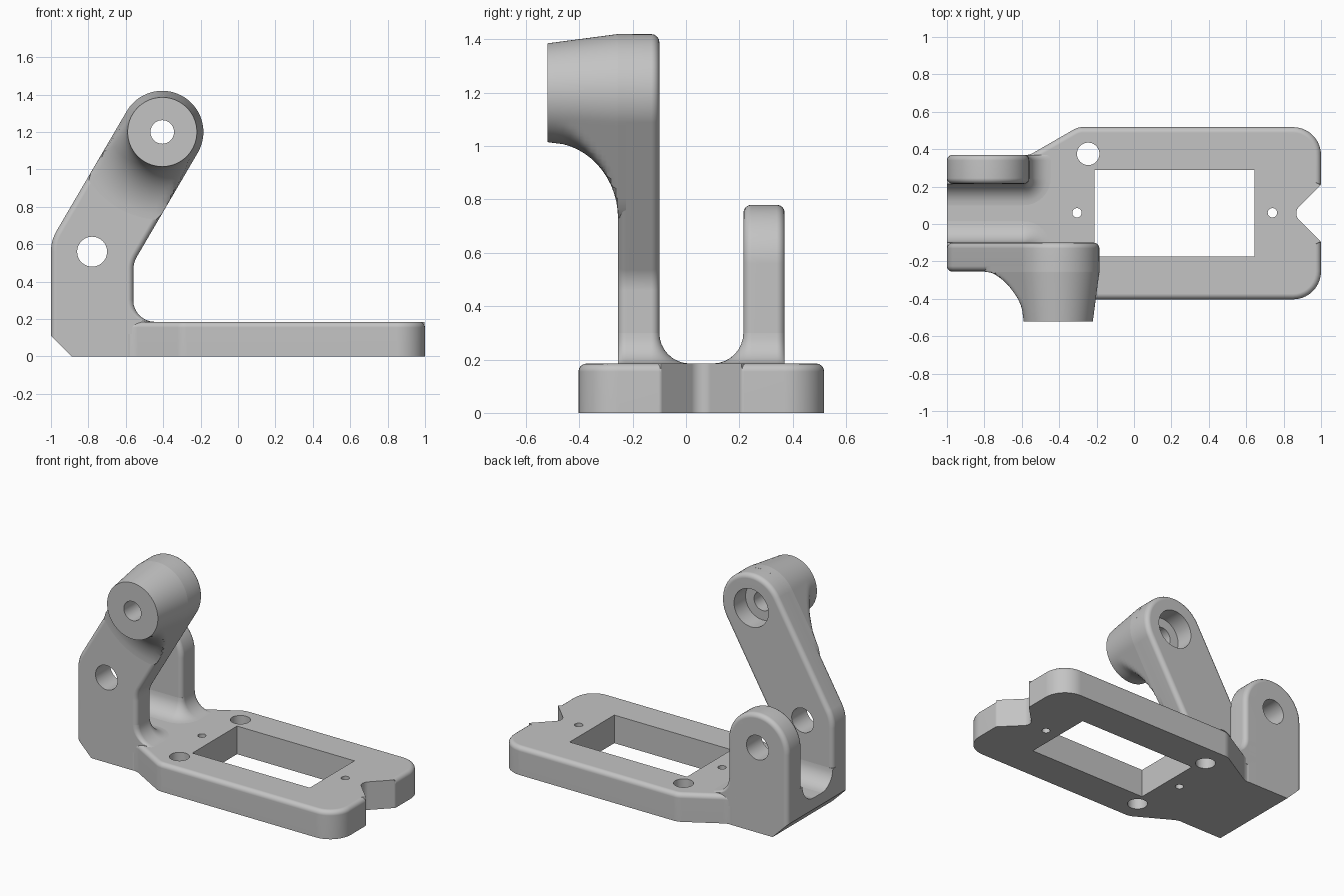
import bpy, bmesh, math
from mathutils import Vector

cube = bpy.data.objects.get("Cube")
if cube:
    bpy.data.objects.remove(cube)

MID = 0.0575          # symmetry line of the plate in y
TOP = 0.185           # plate thickness
PIVOT = Vector((-0.78, 0.56))
BOSS = Vector((-0.405, 1.2))
R = 0.22              # arm half width
ALONG = (BOSS - PIVOT).normalized()
ACROSS = Vector((ALONG.y, -ALONG.x))

grey = bpy.data.materials.new("plain grey")
grey.use_nodes = True
grey.diffuse_color = (0.55, 0.55, 0.55, 1)
grey.node_tree.nodes["Principled BSDF"].inputs["Base Color"].default_value = (0.55, 0.55, 0.55, 1)


def rounded(corners, seg=10):
    """Closed outline from (x, y, radius) corners."""
    out = []
    for i, (x, y, r) in enumerate(corners):
        p = Vector((x, y))
        if r == 0:
            out.append(p)
            continue
        u = (Vector(corners[i - 1][:2]) - p).normalized()
        v = (Vector(corners[(i + 1) % len(corners)][:2]) - p).normalized()
        half = u.angle(v) / 2
        m, w = -(u + v).normalized(), (v - u).normalized()
        c = p - m * r / math.sin(half)
        for k in range(seg + 1):
            a = (2 * k / seg - 1) * (math.pi / 2 - half)
            out.append(c + r * (m * math.cos(a) + w * math.sin(a)))
    return out


def loft(name, rings, bevel=None, width=0.03):
    """Solid through equal rings; cap edges that pass the rule are rounded."""
    bm = bmesh.new()
    loops = [[bm.verts.new(p) for p in ring] for ring in rings]
    n = len(loops[0])
    for a, b in zip(loops, loops[1:]):
        for i in range(n):
            bm.faces.new((a[i], a[(i + 1) % n], b[(i + 1) % n], b[i]))
    caps = [bm.faces.new(loops[0]), bm.faces.new(loops[-1])]
    bmesh.ops.recalc_face_normals(bm, faces=bm.faces)
    if bevel:
        edges = {e for f in caps for e in f.edges
                 if bevel((e.verts[0].co + e.verts[1].co) / 2)}
        bmesh.ops.bevel(bm, geom=list(edges), offset=width, segments=4,
                        profile=0.5, affect='EDGES', clamp_overlap=False)
    bmesh.ops.remove_doubles(bm, verts=bm.verts, dist=0.0002)
    bmesh.ops.recalc_face_normals(bm, faces=bm.faces)
    mesh = bpy.data.meshes.new(name)
    bm.to_mesh(mesh)
    bm.free()
    ob = bpy.data.objects.new(name, mesh)
    bpy.context.collection.objects.link(ob)
    return ob


def prism(name, outline, axis, lo, hi, bevel=None):
    # drop coincident neighbours where two arcs meet
    pts = [p for i, p in enumerate(outline) if (p - outline[i - 1]).length > 0.0005]
    place = (lambda p, h: (p.x, p.y, h)) if axis == 'Z' else (lambda p, h: (p.x, h, p.y))
    return loft(name, [[place(p, h) for p in pts] for h in (lo, hi)], bevel)


def circle(x, y, r, n=48):
    return [Vector((x + r * math.cos(k * math.tau / n), y + r * math.sin(k * math.tau / n)))
            for k in range(n)]


def cut(ob, outline, axis, lo, hi):
    tool = prism("cutter", outline, axis, lo, hi)
    tool.hide_render = True
    mod = ob.modifiers.new("cut", 'BOOLEAN')
    mod.operation, mod.solver, mod.object = 'DIFFERENCE', 'EXACT', tool
    bpy.context.view_layer.objects.active = ob
    bpy.ops.object.modifier_apply(modifier=mod.name)
    bpy.data.objects.remove(tool)


# Base plate with end notch, window, screw holes and lower end chamfer
half = [(-1, -0.253, 0.03), (-0.56, -0.253, 0.1), (-0.30, -0.403, 0.1),
        (1, -0.403, 0.15), (1, -0.095, 0.02)]
outline = half + [(0.847, MID, 0.05)] + [(x, 2 * MID - y, r) for x, y, r in reversed(half)]


def plate_edge(m):
    in_notch = m.x < 0.998 and m.x > 0.8 and abs(m.y - MID) < 0.16
    return m.z > TOP - 0.01 and m.x > -0.97 and not in_notch


plate = prism("base_plate", rounded(outline), 'Z', 0, TOP, plate_edge)
cut(plate, [Vector(p) for p in ((-0.21, -0.175), (0.645, -0.175), (0.645, 0.29), (-0.21, 0.29))],
    'Z', -0.1, 0.4)
for x, y, r in ((-0.245, 0.375, 0.06), (-0.245, -0.26, 0.06), (-0.305, 0.06, 0.025), (0.74, 0.06, 0.025)):
    cut(plate, circle(x, y, r), 'Z', -0.1, 0.4)
cut(plate, [Vector(p) for p in ((-1.1, -0.01), (-0.88, -0.01), (-1.1, 0.21))], 'Y', -1, 1)

# Upright arms
foot = [(-1, 0.11, 0), (-0.89, 0, 0), (-0.56, 0, 0)]
tip_a = BOSS + R * (ALONG + ACROSS)
tip_b = BOSS + R * (ALONG - ACROSS)
arm_edge = lambda m: m.z > 0.1
front_arm = prism("front_arm", rounded(foot + [(-0.56, 0.5, 0.15), (*tip_a, R), (*tip_b, R),
                  (-1, 0.62, R)], 16), 'Y', -0.255, -0.10, arm_edge)
rear_arm = prism("rear_arm", rounded(foot + [(-0.56, 0.78, R), (-1, 0.78, R)], 16),
                 'Y', 2 * MID + 0.10, 2 * MID + 0.255, arm_edge)
for arm in (front_arm, rear_arm):
    cut(arm, circle(*PIVOT, 0.08), 'Y', -1, 1)


# Concave fillets between the arms and the plate
def foot_ring(d, z, flip):
    pts = rounded([(-1, -0.255, 0.03), (-0.56 + d, -0.255, 0.03),
                   (-0.56 + d, -0.10 + d, 0.03 + d), (-1, -0.10 + d, 0)], 8)
    return [(p.x, 2 * MID - p.y if flip else p.y, z) for p in pts]


FR = 0.115
fillets = []
for name, flip in (("front_arm_fillet", False), ("rear_arm_fillet", True)):
    rings = [foot_ring(FR, 0.12, flip)]
    for k in range(9):
        t = k / 8 * math.pi / 2
        rings.append(foot_ring(FR * (1 - math.sin(t)), TOP + FR * (1 - math.cos(t)), flip))
    fillets.append(loft(name, rings))


# Tapered boss flaring down into the front arm
def boss_ring(y, n=96):
    t = min((y + 0.52) / 0.265, 1)
    side = 0.185 + 0.035 * t
    flare = 0.185 + 0.285 * (1 - math.sqrt(1 - t * t))
    ring = []
    for k in range(n):
        a = k * math.tau / n
        rho = side
        if math.cos(a) > 0:
            rho = max(side, min(flare, side / max(abs(math.sin(a)), 0.01)))
        p = BOSS + rho * (ACROSS * math.sin(a) - ALONG * math.cos(a))
        ring.append((p.x, y, p.y))
    return ring


depths = [-0.52 + 0.265 * math.sin(k / 14 * math.pi / 2) for k in range(15)]
boss = loft("boss", [boss_ring(y) for y in depths + [-0.2]])
for ob in (boss, front_arm):
    cut(ob, circle(*BOSS, 0.063), 'Y', -1, 1)
    cut(ob, circle(*BOSS, 0.125), 'Y', -0.22, 0.1)

# Shading and colour
for ob in [plate, front_arm, rear_arm, boss] + fillets:
    ob.data.materials.clear()
    ob.data.materials.append(grey)
    bpy.ops.object.select_all(action='DESELECT')
    ob.select_set(True)
    bpy.context.view_layer.objects.active = ob
    bpy.ops.object.shade_smooth_by_angle(angle=math.radians(32))
    weighted = ob.modifiers.new("even_normals", 'WEIGHTED_NORMAL')
    weighted.keep_sharp = True
